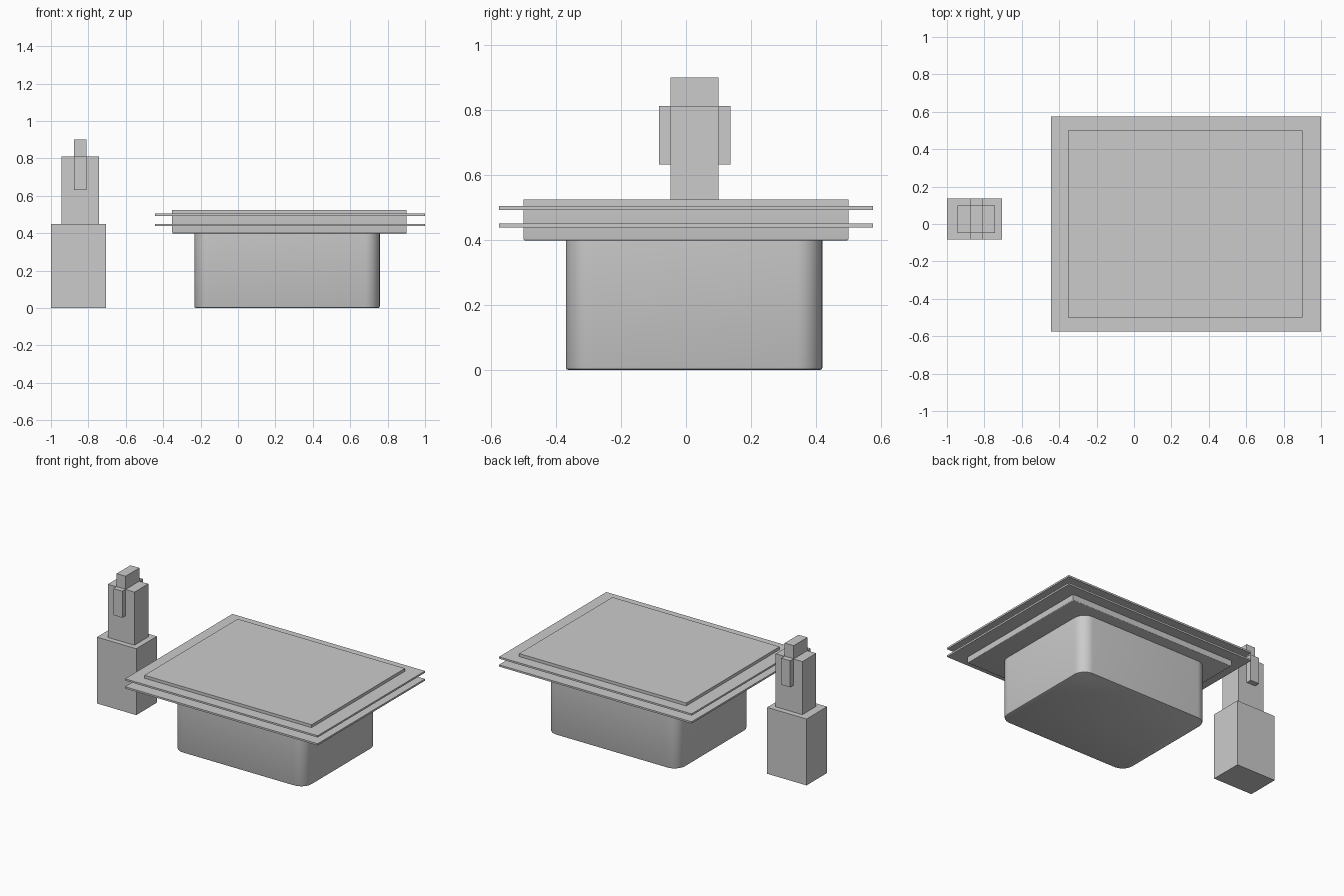
import bpy, bmesh

if "Cube" in bpy.data.objects:
    bpy.data.objects.remove(bpy.data.objects["Cube"])

def box(name, x, y, z):
    """Box from (min, max) ranges on each axis."""
    bm = bmesh.new()
    bmesh.ops.create_cube(bm, size=1)
    for v in bm.verts:
        v.co = [r[0] if c < 0 else r[1] for c, r in zip(v.co, (x, y, z))]
    me = bpy.data.meshes.new(name)
    bm.to_mesh(me)
    bm.free()
    ob = bpy.data.objects.new(name, me)
    bpy.context.collection.objects.link(ob)
    return ob

def round_edges(ob, pick, radius, segments):
    """Bevel the edges chosen by pick(a, b)."""
    bm = bmesh.new()
    bm.from_mesh(ob.data)
    edges = [e for e in bm.edges if pick(e.verts[0].co, e.verts[1].co)]
    bmesh.ops.bevel(bm, geom=edges, offset=radius, offset_type='OFFSET',
                    segments=segments, profile=0.5, affect='EDGES')
    bm.to_mesh(ob.data)
    bm.free()

def smooth(ob):
    bpy.ops.object.select_all(action='DESELECT')
    ob.select_set(True)
    bpy.context.view_layer.objects.active = ob
    bpy.ops.object.shade_smooth_by_angle(angle=0.6)

# Pedestal with rounded upright corners and a softened bottom rim
base = box("pedestal", (-0.233, 0.758), (-0.37, 0.42), (0, 0.405))
round_edges(base, lambda a, b: abs(a.z - b.z) > 0.1, 0.08, 8)
round_edges(base, lambda a, b: a.z < 0.01 and b.z < 0.01, 0.008, 2)
smooth(base)

# Table slab with softened lower rim
slab = box("table_slab", (-0.352, 0.902), (-0.5, 0.5), (0.398, 0.524))
round_edges(slab, lambda a, b: a.z < 0.41 and b.z < 0.41, 0.006, 3)
smooth(slab)

# Two thin overhanging plates around the slab
for name, z in (("lower_plate", 0.444), ("upper_plate", 0.498)):
    box(name, (-0.445, 1.0), (-0.575, 0.575), (z - 0.006, z + 0.006))

# Blocky side post: plinth, column, side tabs and top block
box("post_plinth", (-1.0, -0.705), (-0.083, 0.137), (0, 0.45))
box("post_column", (-0.943, -0.743), (-0.048, 0.1), (0.45, 0.81))
for name, y in (("front_tab", (-0.083, -0.048)), ("back_tab", (0.1, 0.137))):
    box(name, (-0.877, -0.81), y, (0.632, 0.812))
box("post_top_block", (-0.877, -0.81), (-0.048, 0.1), (0.81, 0.9))
